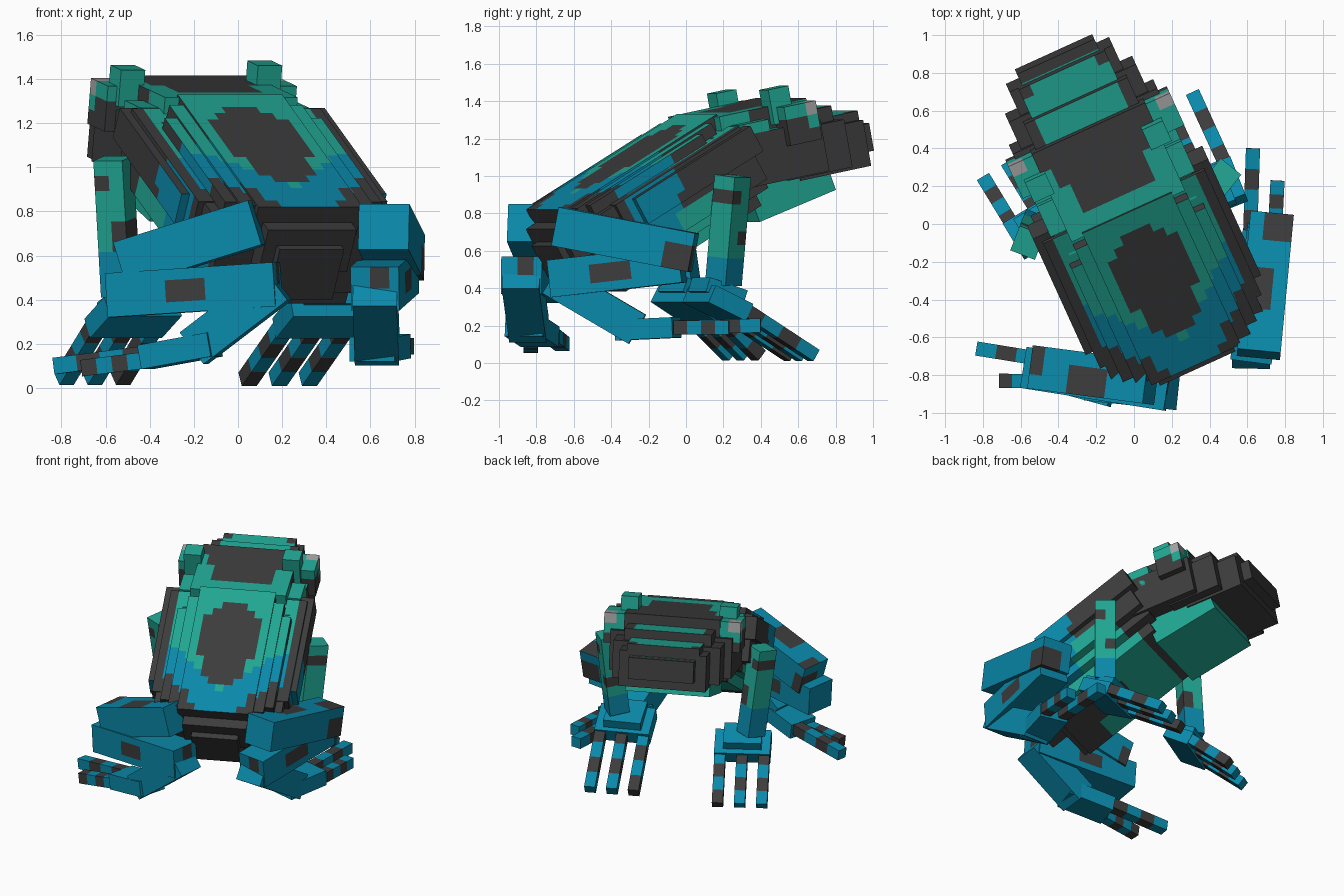
import bpy, bmesh, math
from mathutils import Matrix, Vector

if "Cube" in bpy.data.objects:
    bpy.data.objects.remove(bpy.data.objects["Cube"])


def material(name, rgb):
    m = bpy.data.materials.new(name)
    m.use_nodes = True
    m.diffuse_color = (*rgb, 1)
    m.node_tree.nodes["Principled BSDF"].inputs["Base Color"].default_value = (*rgb, 1)
    return m


MATS = [material("charcoal", (.045, .045, .045)), material("teal green", (.015, .38, .29)),
        material("lagoon blue", (.003, .25, .4)), material("pale grey", (.36, .36, .36))]
DARK, GREEN, BLUE, PALE = range(4)


def box(name, lo, hi, matrix, rule, cell=None):
    """Box between two local corners; rule is a colour or f(centre, normal) on a grid of cells."""
    lo, hi = Vector(lo), Vector(hi)
    bm = bmesh.new()
    bmesh.ops.create_cube(bm, size=1)
    for v in bm.verts:
        v.co = Vector([a + (b - a) * (c + .5) for a, b, c in zip(lo, hi, v.co)])
    if cell:
        for axis in range(3):
            normal = Vector([float(i == axis) for i in range(3)])
            count = max(1, round((hi[axis] - lo[axis]) / cell))
            for i in range(1, count):
                at = normal * (lo[axis] + (hi[axis] - lo[axis]) * i / count)
                bmesh.ops.bisect_plane(bm, geom=bm.verts[:] + bm.edges[:] + bm.faces[:],
                                       plane_co=at, plane_no=normal)
    bm.normal_update()
    for f in bm.faces:
        f.material_index = rule(f.calc_center_median(), f.normal) if callable(rule) else rule
    bm.transform(matrix)
    mesh = bpy.data.meshes.new(name)
    bm.to_mesh(mesh)
    bm.free()
    for m in MATS:
        mesh.materials.append(m)
    ob = bpy.data.objects.new(name, mesh)
    bpy.context.collection.objects.link(ob)


def limb(name, start, end, width, thick, rule, cell=None):
    """Box along a segment; local x runs from start to end."""
    a, b = Vector(start), Vector(end)
    x = (b - a).normalized()
    y = Vector((0, 0, 1)).cross(x).normalized()
    m = Matrix((x, y, x.cross(y))).transposed().to_4x4()
    m.translation = a
    box(name, (0, -width / 2, -thick / 2), ((b - a).length, width / 2, thick / 2), m, rule, cell)


def frame(v, z, pitch):
    """Tilted local frame: x sideways, y forward, z away from the back."""
    return (Matrix.Rotation(math.radians(24.5), 4, "Z") @ Matrix.Translation((-.01, v, z))
            @ Matrix.Rotation(math.radians(pitch), 4, "X"))


# Torso colours: diamond blot, green shoulders, blue rump, dark margins
def torso_rule(c, n):
    u, v = abs(c.x), c.y * .87 - .4
    if n.z > .5:
        blot = min(.21, .06 - v) if v > -.3 else .21 + (v + .3) * .36
        if v > -.04 or v < -.64:
            blot = 0
        if u < blot or u > .42 or u > .12 + (v + .8) * 1.05:
            return DARK
        return GREEN if v > -.68 + u * .9 else BLUE
    if c.y < -.42 or c.y < -.25 and c.z > -.22:
        return DARK
    if c.y < .02 + (c.z + .25) * .5:
        return BLUE
    return DARK if c.z > -.3 or c.y > .34 else GREEN


# Torso: stacked slabs, narrowing to both ends
torso = frame(-.4, 1.06, 30)
for name, half, back, front, low, high in [
        ("back_plate", .39, -.4, .36, -.13, -.02), ("back_middle", .33, -.45, .46, -.14, -.01),
        ("back_centre", .26, -.48, .54, -.15, 0), ("flank_slab", .47, -.3, .54, -.4, -.075),
        ("flank_ridge", .51, -.2, .58, -.25, -.095), ("hip_slab", .44, -.4, -.1, -.27, -.08),
        ("trunk", .4, -.46, .55, -.46, -.1)]:
    box(name, (-half, back, low), (half, front, high), torso, torso_rule, .056)
box("belly", (-.32, -.42, -.54), (.32, .5, -.4), torso,
    lambda c, n: DARK if c.y < -.25 or c.y > .36 or abs(c.x) < .1 and c.y < .1 else GREEN, .1)
box("rump", (-.22, -.55, -.3), (.22, -.35, -.08), torso, DARK)
box("rump_tip", (-.16, -.59, -.42), (.16, -.35, -.16), torso, DARK)


# Head colours: dark nose, green brow, dark crown patch, green nape
def head_rule(c, n):
    u = abs(c.x)
    if n.z > .5 and c.z > -.02:
        if c.y > .42 or c.y > -.02 and u > .2 + (.42 - c.y) * .22:
            return DARK
        if c.y > .09:
            return GREEN
        return DARK if u < .25 - max(0, -.12 - c.y) * .3 and c.y > -.3 else GREEN
    if c.z > .06 and u > .2 and c.y < .1:
        return GREEN if math.floor((c.y + 1) / .13) % 3 else DARK
    return DARK


head = frame(.5, 1.2, 11)
for name, half, back, front, low, high in [
        ("skull", .33, -.42, .1, -.2, .2), ("brow", .3, -.1, .25, -.2, .13),
        ("snout", .25, 0, .42, -.2, .07), ("nose_tip", .225, .2, .485, -.16, -.01),
        ("cheek", .42, -.36, .12, -.2, .08), ("upper_lip", .37, -.1, .28, -.21, .05),
        ("front_lip", .3, 0, .42, -.23, .02)]:
    box(name, (-half, back, low), (half, front, high), head, head_rule, .06)

# Throat pouch
box("throat", (-.29, -.18, -.12), (.29, .3, .12), frame(.43, .93, 21), GREEN)


# Eyes with pale corner glints, and brow bumps
def eye_rule(c, n):
    if c.z > .12 and c.y > .02 and abs(c.x) > .38:
        return PALE
    return GREEN if c.z > .12 or c.z > .05 and c.y > .02 else DARK


for side, s in (("left", -1), ("right", 1)):
    for part, a, b, back, front, low, high, rule, cell in [
            ("eye", .3, .47, -.1, .09, -.02, .19, eye_rule, .07),
            ("eye_bump", .28 - s * .025, .4 - s * .025, -.13, -.01, .1, .28 + s * .01, GREEN, None),
            ("nape_block", .3, .42, -.36, -.18, 0, .14, GREEN, None),
            ("shoulder_block", .28, .37, -.5, -.3, -.06, .1, GREEN, None)]:
        x0, x1 = sorted((s * a, s * b))
        box(f"{side}_{part}", (x0, back, low), (x1, front, high), head, rule, cell)


def arm_rule(c, n):
    if c.x > .44:
        return BLUE
    return DARK if .26 < c.x < .4 and c.y < .03 or .08 < c.x < .17 and c.y > 0 else GREEN


def stripes(start, end, first):
    """Four equal bands along a digit, counted from its tip."""
    band = (Vector(end) - Vector(start)).length / 4
    return (lambda c, n: BLUE if (int(c.x / band + .01) + first) % 2 == 0 else DARK), band


# Front limbs: shoulder, wrist, palm back, middle finger root and tip
for side, shoulder, wrist, heel, root, tip in [
        ("left", (-.565, -.1, 1.04), (-.53, -.01, .42), (-.43, -.07, .37), (-.52, .08, .27), (-.66, .31, .04)),
        ("right", (.47, .25, 1.0), (.43, .2, .42), (.42, .07, .37), (.34, .27, .27), (.18, .62, .04))]:
    limb(side + "_arm", shoulder, wrist, .14, .14, arm_rule, .07)
    limb(side + "_palm", heel, root, .38, .1, BLUE)
    limb(side + "_wrist", Vector(heel) + Vector((0, 0, .05)), Vector(root) + Vector((0, 0, .08)), .26, .08, BLUE)
    root, tip = Vector(root), Vector(tip)
    d = tip - root
    across = Vector((d.y, -d.x, 0)).normalized()
    if side == "left":
        across = -across
    for k, finger in enumerate(("inner", "middle", "outer")):
        a, b = tip + across * (k - 1) * .15, root + across * (k - 1) * .15 - d * .1
        rule, band = stripes(a, b, int(k == 0))
        limb(f"{side}_{finger}_finger", a, b, .075, .07, rule, band)


def thigh_rule(c, n):
    if c.x > .6 and c.y < .04 and (n.z > .5 or c.z < .04):
        return DARK
    return DARK if .2 < c.x < .44 and n.z > .5 and c.y > -.04 else BLUE


def shin_rule(c, n):
    if n.x > .5:
        return DARK if -.02 < c.y < .06 and c.z > 0 else BLUE
    return DARK if .25 < c.x < .47 and abs(n.y) > .5 and abs(c.z) < .06 else BLUE


# Hind limbs: folded thigh, shin, ankle, foot and two long toes
for side, hip, knee, bend, heel, ankle, foot, toes, firsts in [
        ("left", (.09, -.84, .75), (-.52, -.76, .56), (-.58, -.76, .42), (.18, -.88, .47),
         (-.2, -.84, .18), (-.42, -.78, .14), ((-.83, -.66, .1), (-.71, -.83, .09)), (0, 1)),
        ("right", (.66, -.69, .73), (.73, .04, .59), (.71, -.02, .53), (.62, -.72, .45),
         (.63, -.26, .18), (.68, -.05, .19), ((.63, .4, .2), (.76, .23, .19)), (0, 0))]:
    limb(side + "_thigh", hip, knee, .23, .21, thigh_rule, .075)
    limb(side + "_shin", bend, heel, .22, .2, shin_rule, .045)
    limb(side + "_ankle", heel, ankle, .2, .18, BLUE)
    foot, ankle = Vector(foot), Vector(ankle)
    ahead = (foot - ankle).normalized()
    limb(side + "_foot", ankle - ahead * .1, foot, .21, .11, BLUE)
    middle = (Vector(toes[0]) + Vector(toes[1])) / 2
    for k, tip in enumerate(toes):
        aside = Vector(tip) - middle
        base = foot + (aside - ahead * aside.dot(ahead)) * .8
        rule, band = stripes(tip, base, firsts[k])
        limb(f"{side}_toe_{k + 1}", tip, base, .075, .075, rule, band)
